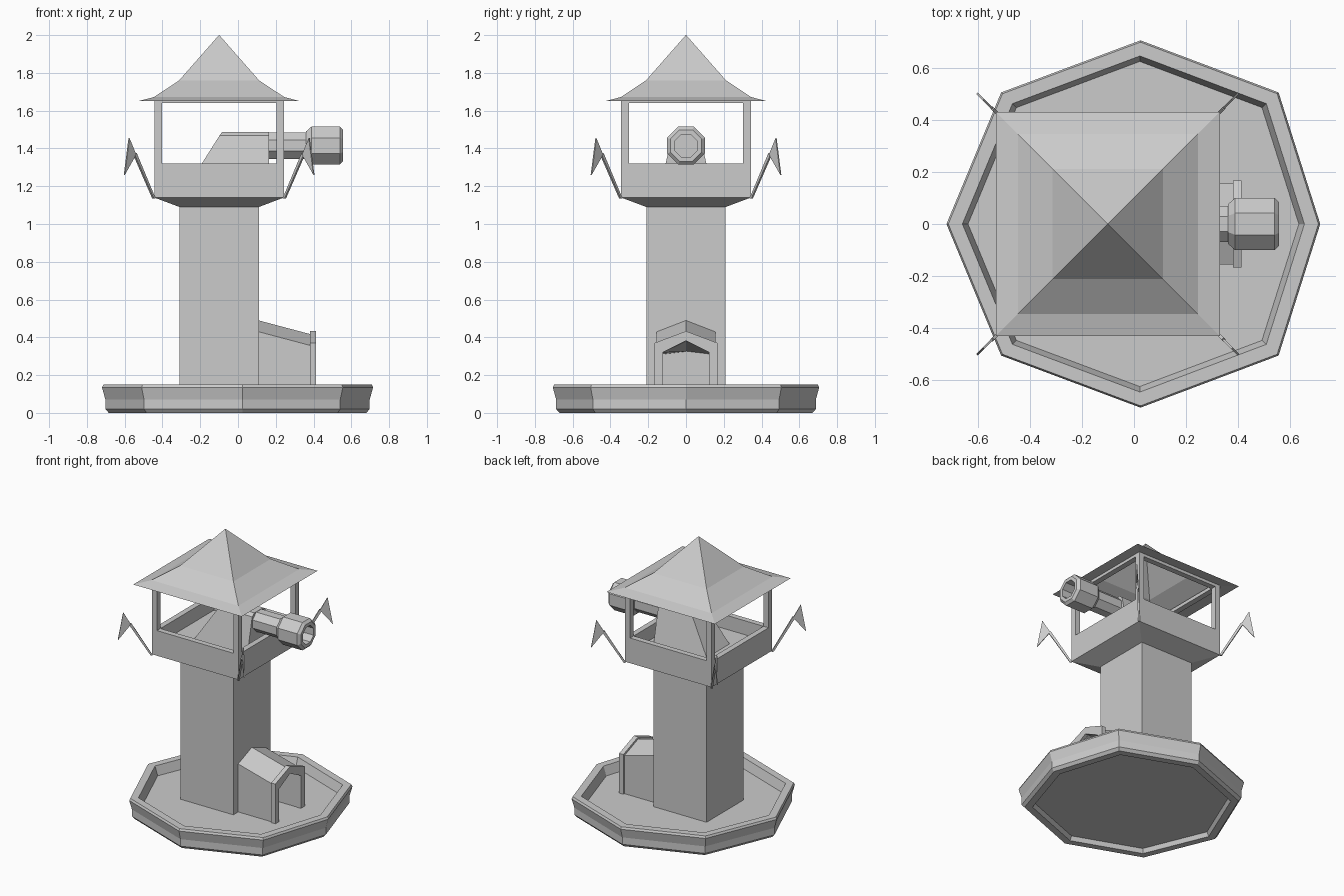
import bpy, bmesh, math
from mathutils import Vector

if "Cube" in bpy.data.objects:
    bpy.data.objects.remove(bpy.data.objects["Cube"])

CX = -0.10          # tower axis


def loft(name, rings, caps=True, closed=False):
    """Skin a list of equal-length point rings into one flat-shaded object."""
    bm = bmesh.new()
    vs = [[bm.verts.new(p) for p in r] for r in rings]
    n = len(vs[0])
    pairs = list(zip(vs, vs[1:]))
    if closed:
        pairs.append((vs[-1], vs[0]))
    for a, b in pairs:
        for i in range(n):
            j = (i + 1) % n
            bm.faces.new((a[i], a[j], b[j], b[i]))
    if caps and not closed:
        bm.faces.new(vs[0][::-1])
        bm.faces.new(vs[-1])
    bmesh.ops.recalc_face_normals(bm, faces=bm.faces)
    me = bpy.data.meshes.new(name)
    bm.to_mesh(me)
    bm.free()
    ob = bpy.data.objects.new(name, me)
    bpy.context.collection.objects.link(ob)
    return ob


def square(h, z):
    return [(CX + sx * h, sy * h, z) for sx, sy in ((-1, -1), (1, -1), (1, 1), (-1, 1))]


def box(name, x0, x1, y0, y1, z0, z1):
    return loft(name, [[(x0, y0, z), (x1, y0, z), (x1, y1, z), (x0, y1, z)] for z in (z0, z1)])


def octagon_x(r, x, z):
    """Octagon across the x axis, flat side up, r = distance to the flats."""
    R = r / math.cos(math.pi / 8)
    return [(x, R * math.cos(a), z + R * math.sin(a))
            for a in (math.pi / 8 + k * math.pi / 4 for k in range(8))]


# Octagonal base with a raised rim
outline = [(0.715, 0), (0.555, 0.505), (0.025, 0.705), (-0.51, 0.505),
           (-0.72, 0), (-0.51, -0.505), (0.025, -0.705), (0.555, -0.505)]
profile = [(0.86, 0.03), (0.88, 0.0), (0.95, 0.0), (0.975, 0.02), (0.975, 0.07),
           (1.0, 0.135), (0.99, 0.15), (0.915, 0.15), (0.885, 0.085)]
loft("base", [[(x * s, y * s, z) for x, y in outline] for s, z in profile])

# Tower shaft flaring into the walled lookout
loft("tower", [square(h, z) for h, z in (
    (0.21, 0.08), (0.21, 1.09), (0.343, 1.14), (0.343, 1.32), (0.303, 1.32), (0.303, 1.22))])

# Corner posts and beams under the roof
for i, sx in enumerate((-1, 1)):
    for j, sy in enumerate((-1, 1)):
        xs = sorted((CX + sx * 0.343, CX + sx * 0.303))
        ys = sorted((sy * 0.343, sy * 0.303))
        box(f"post_{i}{j}", *xs, *ys, 1.32, 1.66)
loft("roof_beams", [square(h, z) for h, z in (
    (0.343, 1.64), (0.343, 1.665), (0.303, 1.665), (0.303, 1.64))], closed=True)

# Hollow roof with a flared eave
loft("roof", [square(h, z) for h, z in (
    (0.001, 2.0), (0.212, 1.76), (0.345, 1.672), (0.43, 1.65),
    (0.345, 1.66), (0.205, 1.745), (0.001, 1.98))])

# Barbed spikes leaning out of the four corners
blade = [(0.137, 1.455), (0.162, 1.26), (0.105, 1.36), (0.078, 1.31)]
pole = [(0.0, 1.135), (0.1, 1.375), (0.108, 1.36), (0.01, 1.135)]
for i, sx in enumerate((-1, 1)):
    for j, sy in enumerate((-1, 1)):
        side = Vector((-sx, sy, 0)).normalized()
        for part, pts, t in (("blade", blade, 0.004), ("pole", pole, 0.006)):
            flat = [Vector((CX + sx * (0.34 + d), sy * (0.34 + d), z)) for d, z in pts]
            loft(f"spike_{part}_{i}{j}", [[p + side * k for p in flat] for k in (-t, t)])

# Cannon mount: wedge narrowing upward
loft("cannon_mount", [
    [(x0, -w, z), (0.165, -w, z), (0.165, w, z), (x0, w, z)]
    for x0, w, z in ((-0.255, 0.13, 1.22), (-0.098, 0.075, 1.468), (-0.085, 0.05, 1.487))])

# Cannon barrel and hollow muzzle
loft("cannon_barrel", [octagon_x(0.07, x, 1.415) for x in (0.1, 0.39)])
loft("cannon_muzzle", [octagon_x(r, x, 1.415) for r, x in (
    (0.075, 0.36), (0.1, 0.388), (0.1, 0.54), (0.083, 0.557), (0.06, 0.557), (0.06, 0.42))])


# Gabled porch: sloping tunnel and front frame
def arch(x, w, eave, top, iw, ieave, itop, z0=0.08):
    return [(x, -w, z0), (x, -w, eave), (x, 0, top), (x, w, eave), (x, w, z0),
            (x, iw, z0), (x, iw, ieave), (x, 0, itop), (x, -iw, ieave), (x, -iw, z0)]


def arch_object(name, a, b):
    ob = loft(name, [a, b], caps=False)
    bm = bmesh.new()
    bm.from_mesh(ob.data)
    bm.verts.ensure_lookup_table()
    for k in (0, 10):
        for i in range(4):
            bm.faces.new([bm.verts[k + q] for q in (i, i + 1, 8 - i, 9 - i)])
    bmesh.ops.recalc_face_normals(bm, faces=bm.faces)
    bm.to_mesh(ob.data)
    bm.free()


arch_object("porch_tunnel",
            arch(0.10, 0.155, 0.432, 0.492, 0.125, 0.31, 0.325),
            arch(0.39, 0.155, 0.355, 0.415, 0.125, 0.32, 0.38))
arch_object("porch_frame",
            arch(0.38, 0.167, 0.37, 0.433, 0.123, 0.32, 0.382),
            arch(0.413, 0.167, 0.37, 0.433, 0.123, 0.32, 0.382))
